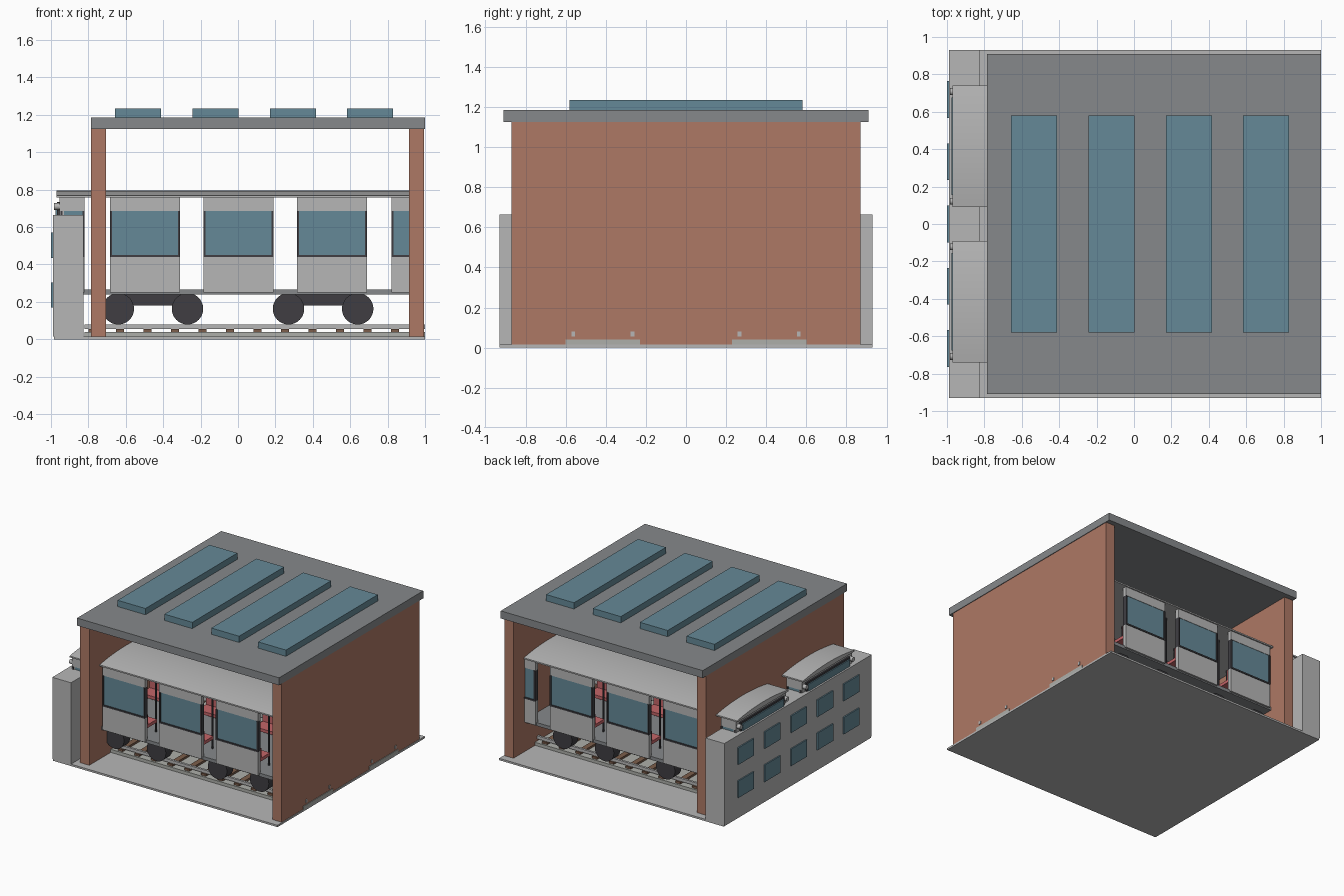
import bpy, math

if "Cube" in bpy.data.objects:
    bpy.data.objects.remove(bpy.data.objects["Cube"])

def mat(name, r, g, b):
    m = bpy.data.materials.new(name)
    m.diffuse_color = (r, g, b, 1)
    m.use_nodes = True
    m.node_tree.nodes["Principled BSDF"].inputs["Base Color"].default_value = m.diffuse_color
    return m

BRICK = mat("brick", .42, .19, .13)
GLASS = mat("glass", .13, .25, .31)
DARK = mat("dark_metal", .05, .048, .055)
SLATE = mat("roof_grey", .24, .25, .26)
RED = mat("seat_red", .55, .13, .14)
WOOD = mat("sleeper_wood", .20, .11, .07)
STONE = mat("ballast", .42, .43, .40)
LIGHT = mat("light_grey", .47, .47, .47)

def finish(o, name, m):
    o.name = name
    if m:
        o.data.materials.append(m)
    return o

def box(name, x0, x1, y0, y1, z0, z1, m=None):
    v = [(x, y, z) for x in (x0, x1) for y in (y0, y1) for z in (z0, z1)]
    f = [(0, 1, 3, 2), (4, 6, 7, 5), (0, 4, 5, 1), (2, 3, 7, 6), (0, 2, 6, 4), (1, 5, 7, 3)]
    me = bpy.data.meshes.new(name)
    me.from_pydata(v, [], f)
    o = bpy.data.objects.new(name, me)
    bpy.context.collection.objects.link(o)
    return finish(o, name, m)

def cyl(name, r, depth, loc, axis, m, n=32):
    rot = {'x': (0, math.pi / 2, 0), 'y': (math.pi / 2, 0, 0), 'z': (0, 0, 0)}[axis]
    bpy.ops.mesh.primitive_cylinder_add(vertices=n, radius=r, depth=depth, location=loc, rotation=rot)
    bpy.ops.object.shade_smooth_by_angle()
    return finish(bpy.context.object, name, m)

def arched_roof(name, x0, x1, yc, hw, z0, z1, z2, m):
    # flat underside, short side lip, shallow arch on top
    n = 16
    prof = [(-hw, z0)]
    for i in range(n + 1):
        t = -1 + 2 * i / n
        prof.append((hw * t, z1 + (z2 - z1) * (1 - t * t)))
    prof.append((hw, z0))
    k = len(prof)
    v = [(x, yc + y, z) for x in (x0, x1) for y, z in prof]
    f = [tuple(range(k - 1, -1, -1)), tuple(range(k, 2 * k))]
    f += [(i, (i + 1) % k, k + (i + 1) % k, k + i) for i in range(k)]
    me = bpy.data.meshes.new(name)
    me.from_pydata(v, [], f)
    o = bpy.data.objects.new(name, me)
    bpy.context.collection.objects.link(o)
    bpy.context.view_layer.objects.active = o
    bpy.ops.object.select_all(action='DESELECT')
    o.select_set(True)
    bpy.ops.object.shade_smooth_by_angle()
    return finish(o, name, m)

# shed
box("base_slab", -.985, 1, -.93, .93, 0, .015, LIGHT)
box("left_wall", -.785, -.705, -.87, .87, .015, 1.125, BRICK)
box("right_wall", .915, .995, -.87, .87, .015, 1.125, BRICK)
box("shed_roof", -.785, 1, -.91, .91, 1.125, 1.185, SLATE)
for i in range(4):
    x = -.535 + i * .414
    box("skylight", x - .123, x + .123, -.58, .58, 1.185, 1.235, GLASS)

# office block with two rows of windows
box("office_block", -.99, -.825, -.93, .93, .015, .665, LIGHT)
for z in (.17, .435):
    for i in range(5):
        y = (i - 2) * .333
        box("office_window", -1, -.985, y - .098, y + .098, z, z + .135, GLASS)

def track(yc):
    box("ballast", -.82, 1, yc - .185, yc + .185, .015, .04, STONE)
    for i in range(12):
        x = -.778 + i * .147
        box("sleeper", x - .022, x + .022, yc - .17, yc + .17, .04, .056, WOOD)
    for s in (-1, 1):
        y = yc + s * .148
        box("rail", -.82, 1, y - .009, y + .009, .056, .08, LIGHT)

def side_panel(yc, s, x0, x1):
    # wall panel with a nearly full-width framed window
    def span(inner, outer):
        return sorted((yc + s * inner, yc + s * outer))
    box("side_panel_lower", x0, x1, *span(.285, .315), .25, .44, LIGHT)
    box("side_panel_upper", x0, x1, *span(.285, .315), .685, .757, LIGHT)
    box("window_sill", x0, x1, *span(.285, .32), .44, .452, DARK)
    for a in (x0, x1 - .012):
        box("window_post", a, a + .012, *span(.285, .32), .452, .685, DARK)
    box("window_glass", x0 + .012, x1 - .012, *span(.292, .312), .452, .685, GLASS)

def train(yc):
    box("carriage_floor", -.95, .95, yc - .30, yc + .30, .24, .267, SLATE)
    arched_roof("carriage_roof", -.97, .97, yc, .325, .757, .768, .796, LIGHT)
    for s in (-1, 1):
        for x in (-.5, 0, .5):
            side_panel(yc, s, x - .185, x + .19)
            # bench seat, backrest and grab pole
            y0, y1 = sorted((yc + s * .15, yc + s * .285))
            box("bench_seat", x - .175, x + .18, y0, y1, .345, .37, RED)
            b0, b1 = sorted((yc + s * .262, yc + s * .285))
            box("bench_back", x - .175, x + .18, b0, b1, .37, .45, RED)
            for e in (-.165, .17):
                cyl("grab_pole", .007, .49, (x + e, yc + s * .15, .512), 'z', DARK, 10)
        side_panel(yc, s, -.95, -.82)
        side_panel(yc, s, .82, .95)
    # cab ends
    for e in (-1, 1):
        xs = sorted((e * .93, e * .955))
        box("cab_end", *xs, yc - .315, yc + .315, .25, .757, LIGHT)
        xs = sorted((e * .95, e * .968))
        box("windscreen_frame", *xs, yc - .275, yc + .275, .46, .735, DARK)
        xs = sorted((e * .96, e * .976))
        box("windscreen", *xs, yc - .26, yc + .26, .475, .72, GLASS)
        for s in (-1, 1):
            cyl("headlight", .018, .03, (e * .97, yc + s * .293, .71), 'x', LIGHT, 16)
    # wheels, axles and bogies
    for x in (-.64, -.27, .27, .64):
        cyl("axle", .02, .36, (x, yc, .163), 'y', DARK, 12)
        for s in (-1, 1):
            cyl("wheel", .084, .08, (x, yc + s * .19, .163), 'y', DARK)
    for x in (-.455, .455):
        box("bogie", x - .2, x + .2, yc - .12, yc + .12, .18, .24, DARK)

for yc in (-.415, .415):
    track(yc)
    train(yc)
